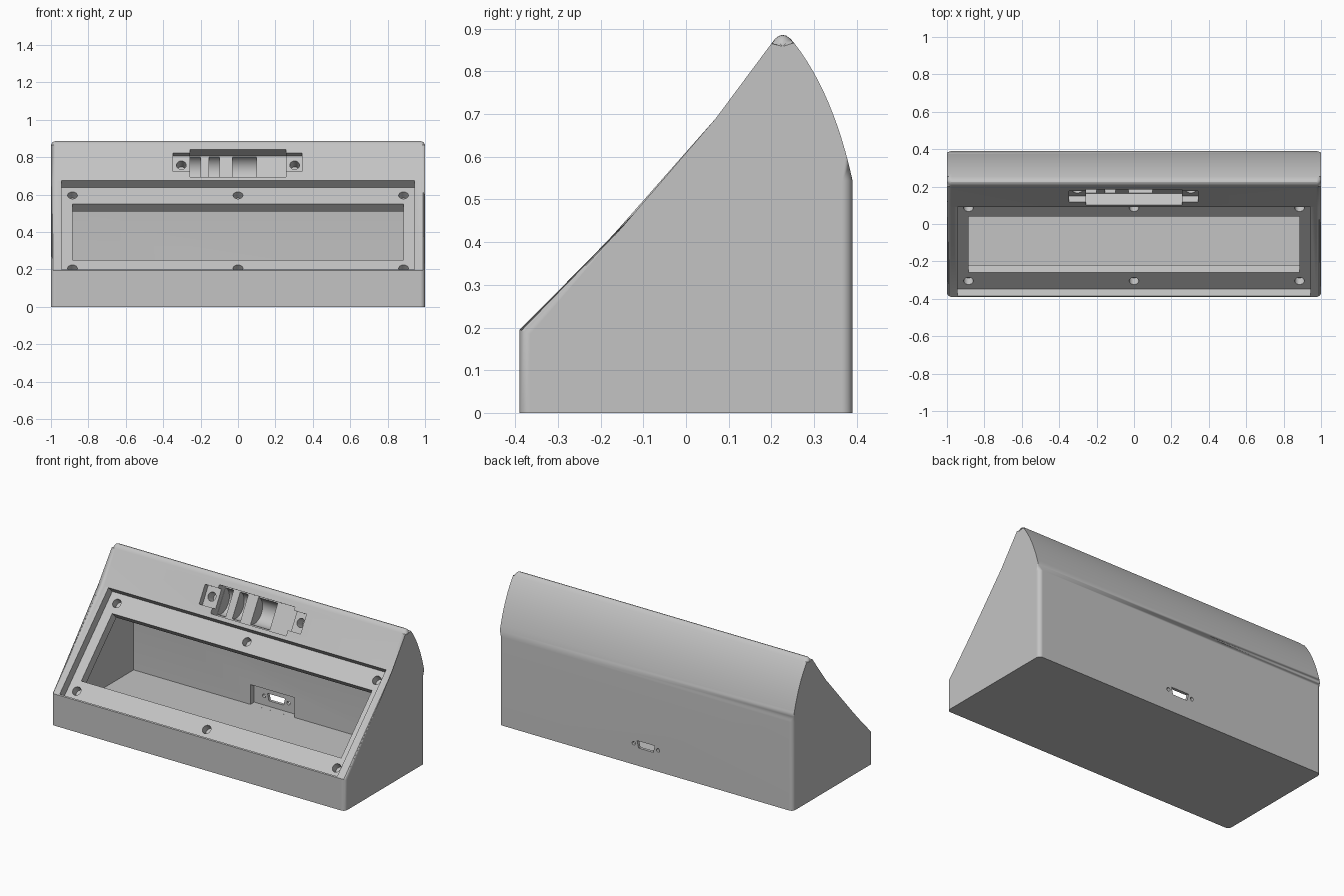
import bpy, bmesh, math
from mathutils import Vector

cube = bpy.data.objects.get("Cube")
if cube:
    bpy.data.objects.remove(cube, do_unlink=True)

grey = bpy.data.materials.new("light_grey")
grey.use_nodes = True
colour = (0.55, 0.55, 0.55, 1)
grey.diffuse_color = colour
grey.node_tree.nodes["Principled BSDF"].inputs["Base Color"].default_value = colour

X, Y, Z = Vector((1, 0, 0)), Vector((0, 1, 0)), Vector((0, 0, 1))
ORIGIN = Vector((0, 0, 0))


def prism(name, pts, o, u, v, w, w0, w1, side_bevel=0):
    """Extrude a 2D outline in the u, v plane along w."""
    bm = bmesh.new()
    ends = [[bm.verts.new(o + u * a + v * b + w * d) for a, b in pts] for d in (w0, w1)]
    n = len(pts)
    caps = [bm.faces.new(ring) for ring in ends]
    for i in range(n):
        j = (i + 1) % n
        bm.faces.new((ends[0][i], ends[0][j], ends[1][j], ends[1][i]))
    if side_bevel:
        edges = [e for f in caps for e in f.edges if any(p.co.z > 0.01 for p in e.verts)]
        bmesh.ops.bevel(bm, geom=edges, offset=side_bevel, segments=5,
                        profile=0.5, affect='EDGES')
    bmesh.ops.recalc_face_normals(bm, faces=bm.faces)
    mesh = bpy.data.meshes.new(name)
    bm.to_mesh(mesh)
    bm.free()
    obj = bpy.data.objects.new(name, mesh)
    bpy.context.collection.objects.link(obj)
    mesh.materials.append(grey)
    return obj


def rect(a0, a1, b0, b1):
    return [(a0, b0), (a1, b0), (a1, b1), (a0, b1)]


def circle(a, b, r, n=32):
    return [(a + r * math.cos(math.tau * i / n), b + r * math.sin(math.tau * i / n))
            for i in range(n)]


def bezier(p, q, r, n):
    return [tuple((1 - t) ** 2 * a + 2 * t * (1 - t) * b + t * t * c
                  for a, b, c in zip(p, q, r)) for t in [i / n for i in range(n + 1)]]


# Body: side profile with rounded crest and curved back
profile = [(-0.39, 0), (-0.39, 0.195), (0.09, 0.675)]
profile += bezier((0.2, 0.865), (0.225, 0.905), (0.253, 0.867), 6)
profile += bezier((0.253, 0.867), (0.345, 0.75), (0.39, 0.545), 12)[1:]
profile += [(0.39, 0)]
body = prism("console_housing", profile, ORIGIN, Y, Z, X, -1, 1, side_bevel=0.025)

cutters = []


def cut(*args):
    obj = prism("cutter", *args)
    obj.hide_render = True
    cutters.append(obj)


# Hollow interior
cut([(-0.335, 0.075), (0.335, 0.075), (0.335, 0.54), (0.3, 0.62), (0.19, 0.62),
     (-0.335, 0.095)], ORIGIN, Y, Z, X, -0.945, 0.945)

# Sloped front panel: recess, window and screw holes
h = math.sqrt(0.5)
panel, up, out = Vector((0, -0.15, 0.435)), Vector((0, h, h)), Vector((0, -h, h))
cut(rect(-0.945, 0.945, -0.332, 0.339), panel, X, up, out, -0.053, 0.1)
cut(rect(-0.885, 0.885, -0.209, 0.216), panel, X, up, out, -0.125, -0.03)
for x in (-0.885, 0, 0.885):
    for s in (-0.272, 0.28):
        cut(circle(x, s, 0.026), panel, X, up, out, -0.1, -0.03)

# Upper face: stepped socket with mounting ears and round bores
socket = Vector((0, 0.145, 0.77))
up, out = Vector((0, 0.5, 0.866)), Vector((0, -0.866, 0.5))
cut(rect(-0.347, 0.343, -0.054, 0.061), socket, X, up, out, -0.036, 0.05)
cut(rect(-0.257, 0.257, -0.087, 0.081), socket, X, up, out, -0.07, 0.06)
for x in (-0.303, 0.303):
    cut(circle(x, 0.006, 0.026), socket, X, up, out, -0.1, -0.02)
for x0, x1 in ((-0.256, -0.2), (-0.155, -0.1), (-0.03, 0.1)):
    cut(circle(-0.003, -0.07, 0.078, 48), socket, up, out, X, x0, x1)

# Rear port: thinned pocket inside, slanted opening and two screw holes
cut(rect(-0.15, 0.15, 0.0751, 0.197), ORIGIN, X, Z, Y, 0.3, 0.372)
cut([(-0.05, 0.11), (0.05, 0.11), (0.06, 0.153), (-0.06, 0.153)],
    ORIGIN, X, Z, Y, 0.35, 0.42)
for x in (-0.083, 0.083):
    cut(circle(x, 0.131, 0.011, 16), ORIGIN, X, Z, Y, 0.35, 0.42)

# Carve the housing
bpy.context.view_layer.objects.active = body
body.select_set(True)
for c in cutters:
    mod = body.modifiers.new("carve", 'BOOLEAN')
    mod.operation, mod.solver, mod.object = 'DIFFERENCE', 'EXACT', c
    bpy.ops.object.modifier_apply(modifier=mod.name)
    bpy.data.objects.remove(c, do_unlink=True)

# Smooth the rounded edges, keep the cut edges crisp
bpy.ops.object.select_all(action='DESELECT')
body.select_set(True)
bpy.ops.object.shade_smooth_by_angle(angle=math.radians(25))
weighted = body.modifiers.new("weighted_normals", 'WEIGHTED_NORMAL')
weighted.keep_sharp = True
